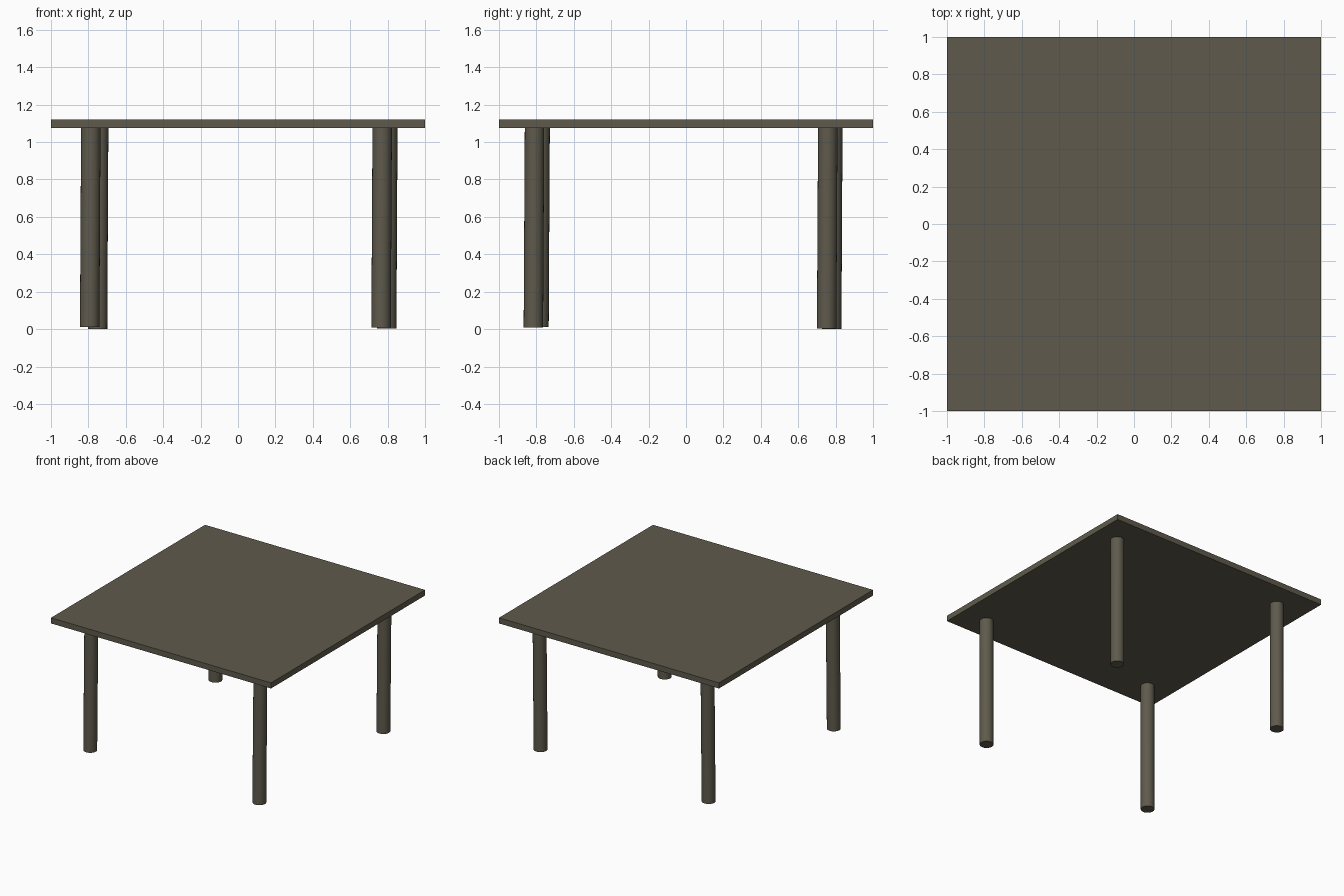
import bpy
import bmesh
from mathutils import Vector

if "Cube" in bpy.data.objects:
    bpy.data.objects.remove(bpy.data.objects["Cube"])

TOP_Z, UNDER_Z = 1.122, 1.076
LEG_RADIUS = 0.052
LEAN = Vector((0.006, 0.006, 0))  # legs lean very slightly

mat = bpy.data.materials.new("dark olive brown")
mat.diffuse_color = (0.114, 0.102, 0.072, 1)
mat.use_nodes = True
mat.node_tree.nodes["Principled BSDF"].inputs["Base Color"].default_value = mat.diffuse_color


def add_object(name, bm):
    mesh = bpy.data.meshes.new(name)
    bm.to_mesh(mesh)
    bm.free()
    mesh.materials.append(mat)
    obj = bpy.data.objects.new(name, mesh)
    bpy.context.collection.objects.link(obj)
    return obj


# Square table top
bm = bmesh.new()
bmesh.ops.create_cube(bm, size=2)
for v in bm.verts:
    v.co.z = TOP_Z if v.co.z > 0 else UNDER_Z
add_object("table_top", bm)


# Round legs, each placed a little unevenly
def leg(name, x, y, foot):
    bm = bmesh.new()
    bmesh.ops.create_cone(bm, cap_ends=True, segments=24,
                          radius1=LEG_RADIUS, radius2=LEG_RADIUS, depth=2)
    for v in bm.verts:
        t = v.co.z / 2
        v.co += Vector((x, y, 0)) + LEAN * t
        v.co.z = UNDER_Z if t > 0 else foot
    for f in bm.faces:
        f.smooth = len(f.verts) == 4
    for e in bm.edges:
        e.smooth = all(f.smooth for f in e.link_faces)
    add_object(name, bm)


leg("front_left_leg", -0.79, -0.783, 0.01)
leg("front_right_leg", 0.768, -0.813, 0.008)
leg("back_right_leg", 0.798, 0.755, 0.002)
leg("back_left_leg", -0.748, 0.782, 0.0)
